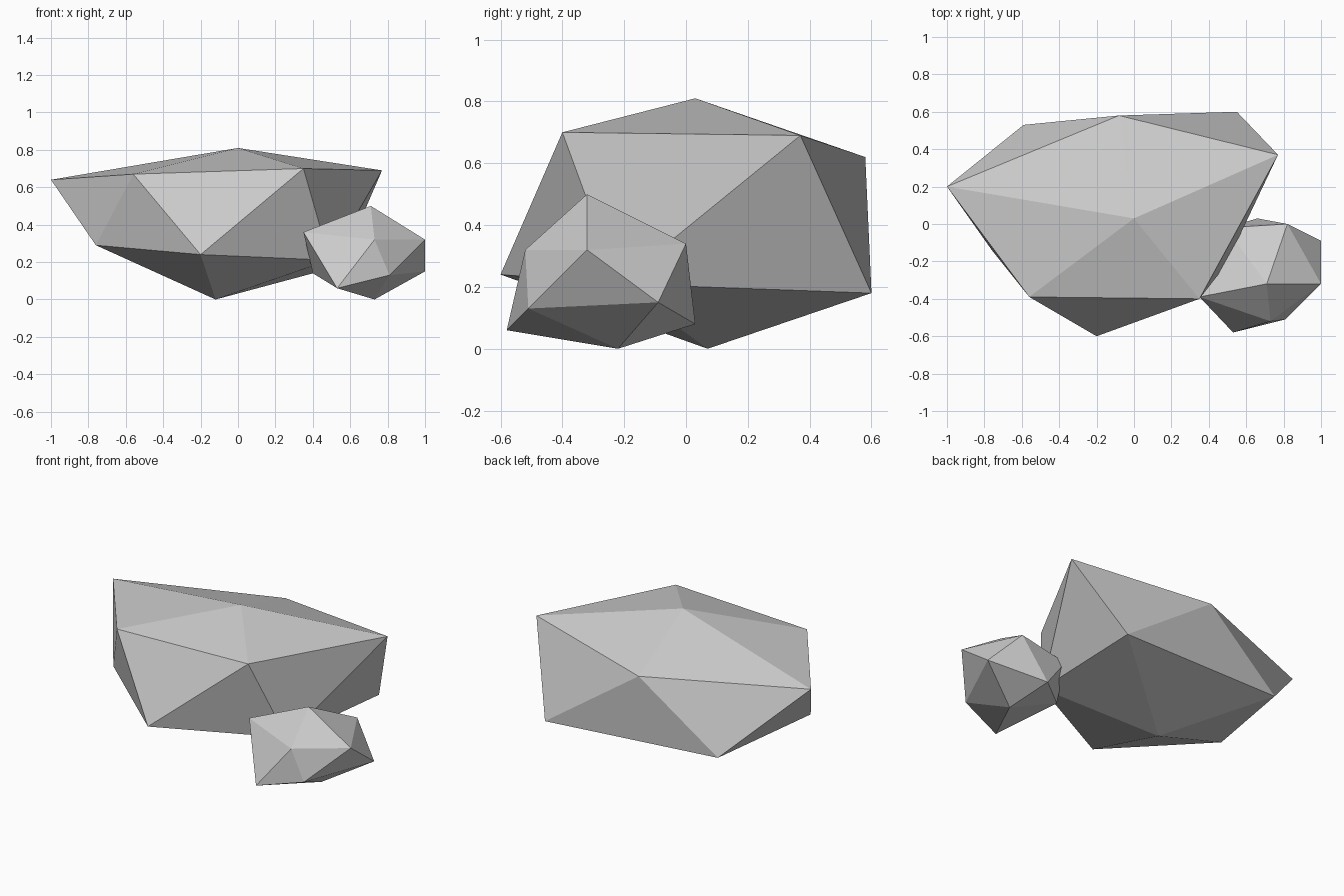
import bpy
import bmesh
from mathutils import Vector

default_cube = bpy.data.objects.get("Cube")
if default_cube:
    bpy.data.objects.remove(default_cube, do_unlink=True)


def make_material(name, colour):
    material = bpy.data.materials.new(name)
    material.use_nodes = True
    material.diffuse_color = colour
    shader = next(n for n in material.node_tree.nodes if n.type == "BSDF_PRINCIPLED")
    shader.inputs["Base Color"].default_value = colour
    shader.inputs["Roughness"].default_value = 0.9
    return material


def make_boulder(name, top, upper_ring, lower_ring, bottom, material):
    """Twenty-sided boulder: two caps joined by a zigzag belt of triangles.

    Rings run counter-clockwise; each lower corner sits between two upper ones.
    """
    bm = bmesh.new()
    apex = bm.verts.new(Vector(top))
    base = bm.verts.new(Vector(bottom))
    upper = [bm.verts.new(Vector(corner)) for corner in upper_ring]
    lower = [bm.verts.new(Vector(corner)) for corner in lower_ring]
    count = len(upper)
    for i in range(count):
        following = (i + 1) % count
        bm.faces.new((apex, upper[i], upper[following]))
        bm.faces.new((upper[i], lower[i], upper[following]))
        bm.faces.new((lower[i], lower[following], upper[following]))
        bm.faces.new((base, lower[following], lower[i]))
    bmesh.ops.recalc_face_normals(bm, faces=bm.faces[:])

    mesh = bpy.data.meshes.new(name)
    bm.to_mesh(mesh)
    bm.free()
    mesh.materials.append(material)
    boulder = bpy.data.objects.new(name, mesh)
    bpy.context.scene.collection.objects.link(boulder)
    return boulder


stone = make_material("stone grey", (0.6, 0.6, 0.6, 1))

# Wide main boulder with an overhanging rim
make_boulder(
    "large_boulder",
    top=(0, .03, .81),
    upper_ring=[(-1, .2, .64), (-.56, -.39, .67), (.35, -.4, .7),
                (.77, .37, .69), (-.08, .58, .62)],
    lower_ring=[(-.76, -.14, .29), (-.2, -.6, .24), (.49, -.22, .21),
                (.55, .6, .18), (-.59, .53, .23)],
    bottom=(-.12, .07, 0),
    material=stone,
)

# Small boulder leaning against its side
make_boulder(
    "small_boulder",
    top=(.71, -.32, .5),
    upper_ring=[(.35, -.39, .36), (.73, -.52, .32), (1, -.32, .32),
                (.82, 0, .34), (.49, -.02, .29)],
    lower_ring=[(.53, -.58, .06), (.81, -.51, .13), (1, -.09, .15),
                (.66, .03, .08), (.4, -.2, .14)],
    bottom=(.73, -.22, 0),
    material=stone,
)
